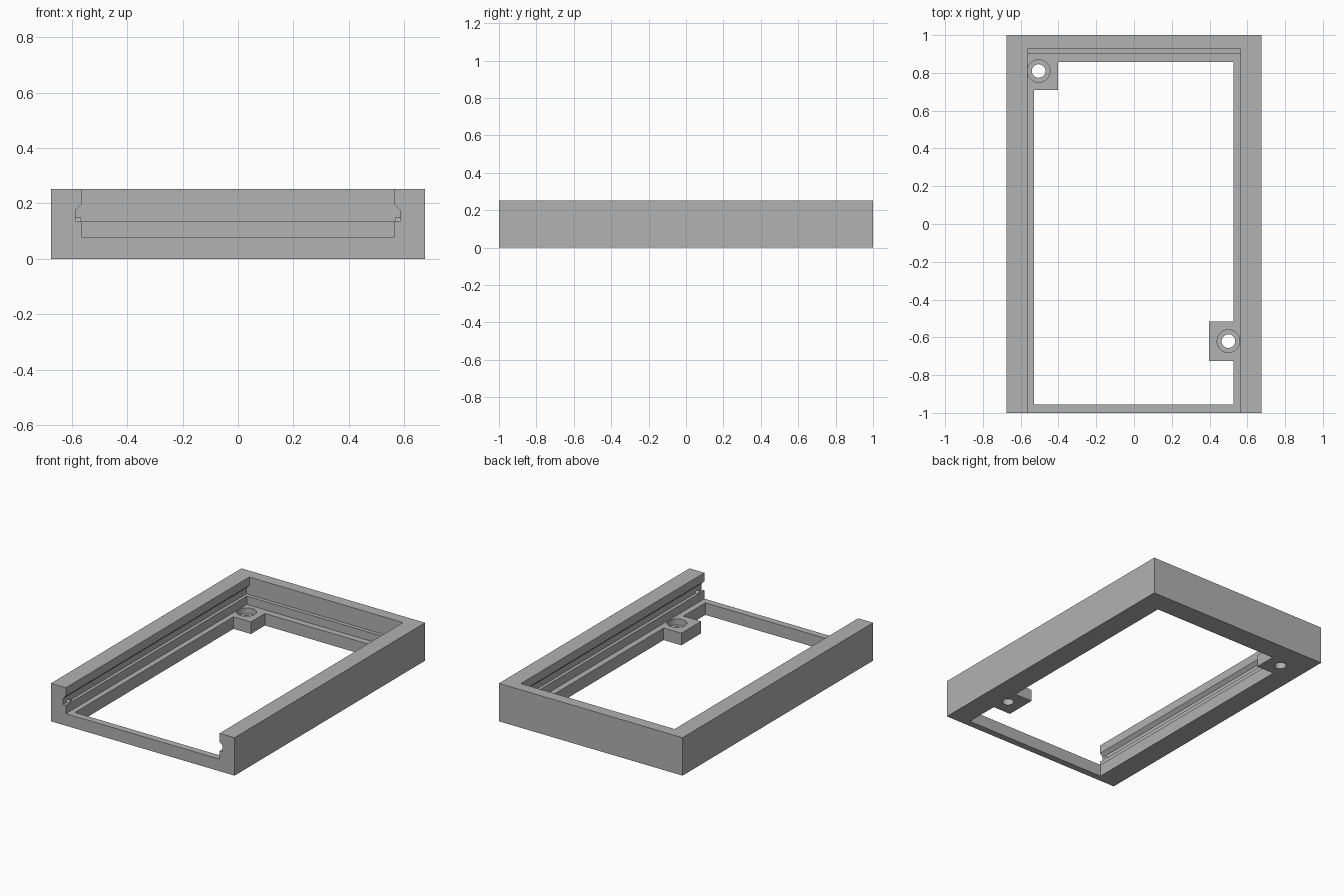
import bpy, bmesh, math
from mathutils import Vector

cube = bpy.data.objects.get("Cube")
if cube:
    bpy.data.objects.remove(cube, do_unlink=True)

grey = bpy.data.materials.new("mid grey")
grey.use_nodes = True
colour = (0.445, 0.445, 0.445, 1)
grey.diffuse_color = colour
grey.node_tree.nodes["Principled BSDF"].inputs["Base Color"].default_value = colour


def prism(name, points, axis, start, end):
    """Extrude a 2D outline along y (points are x, z) or z (points are x, y)."""
    place = {"y": lambda a, b: (a, start, b), "z": lambda a, b: (a, b, start)}[axis]
    step = Vector((0, end - start, 0) if axis == "y" else (0, 0, end - start))
    bm = bmesh.new()
    face = bm.faces.new([bm.verts.new(place(a, b)) for a, b in points])
    new = bmesh.ops.extrude_face_region(bm, geom=[face])["geom"]
    bmesh.ops.translate(bm, vec=step, verts=[v for v in new if isinstance(v, bmesh.types.BMVert)])
    # Close the starting end if the extrusion removed it
    bmesh.ops.holes_fill(bm, edges=[e for e in bm.edges if e.is_boundary])
    bmesh.ops.recalc_face_normals(bm, faces=bm.faces)
    mesh = bpy.data.meshes.new(name)
    bm.to_mesh(mesh)
    bm.free()
    obj = bpy.data.objects.new(name, mesh)
    mesh.materials.append(grey)
    bpy.context.collection.objects.link(obj)
    return obj


def rect(x0, x1, y0, y1):
    return [(x0, y0), (x1, y0), (x1, y1), (x0, y1)]


def circle(cx, cy, r, n=40):
    return [(cx + r * math.cos(2 * math.pi * i / n), cy + r * math.sin(2 * math.pi * i / n))
            for i in range(n)]


def combine(target, tool, operation):
    """Apply a boolean and remove the tool."""
    mod = target.modifiers.new(operation, "BOOLEAN")
    mod.operation, mod.object, mod.solver = operation, tool, "EXACT"
    bpy.context.view_layer.objects.active = target
    bpy.ops.object.modifier_apply(modifier=mod.name)
    bpy.data.objects.remove(tool, do_unlink=True)


# Outer block
frame = prism("frame", rect(-0.675, 0.675, -1, 1), "z", 0, 0.252)

# Channel with a sliding groove on each side, open at the front and top
half = [(0.565, 0.08), (0.565, 0.135), (0.586, 0.135), (0.586, 0.175), (0.565, 0.196), (0.565, 0.3)]
channel = half + [(-x, z) for x, z in reversed(half)]
combine(frame, prism("channel_cutter", channel, "y", -1.1, 0.926), "DIFFERENCE")

# Low step along the back wall
combine(frame, prism("back_step", rect(-0.565, 0.565, 0.04, 0.135), "y", 0.90, 0.96), "UNION")

# Floor opening, leaving a narrow ledge and two screw tabs
opening = [(-0.53, -0.955), (0.526, -0.955), (0.526, -0.725), (0.396, -0.725),
           (0.396, -0.517), (0.526, -0.517), (0.526, 0.857), (-0.402, 0.857),
           (-0.402, 0.71), (-0.53, 0.71)]
combine(frame, prism("opening_cutter", opening, "z", -0.1, 0.11), "DIFFERENCE")

# Counterbored screw holes
for x, y in ((-0.505, 0.81), (0.5, -0.62)):
    combine(frame, prism("screw_hole", circle(x, y, 0.036), "z", -0.1, 0.11), "DIFFERENCE")
    combine(frame, prism("counterbore", circle(x, y, 0.06), "z", 0.04, 0.11), "DIFFERENCE")

# Small rounded catch ridges on the groove floors near the front
parts = [frame]
for side, name in ((1, "left_catch_ridge"), (-1, "right_catch_ridge")):
    ridge = prism(name, [(-0.95 + 0.015 * math.cos(math.pi * i / 10),
                          0.134 + 0.015 * math.sin(math.pi * i / 10)) for i in range(11)],
                  "z", 0.566, 0.588)
    # Turn the (y, z, x) outline so that it lies across the groove
    for v in ridge.data.vertices:
        y, z, x = v.co
        v.co = (side * x, y, z)
    if side < 0:
        ridge.data.flip_normals()
    parts.append(ridge)

# Smooth the round holes while keeping the corners sharp
bpy.context.view_layer.update()
bpy.ops.object.select_all(action="DESELECT")
for part in parts:
    part.select_set(True)
bpy.context.view_layer.objects.active = frame
bpy.ops.object.shade_smooth_by_angle(angle=math.radians(30))
